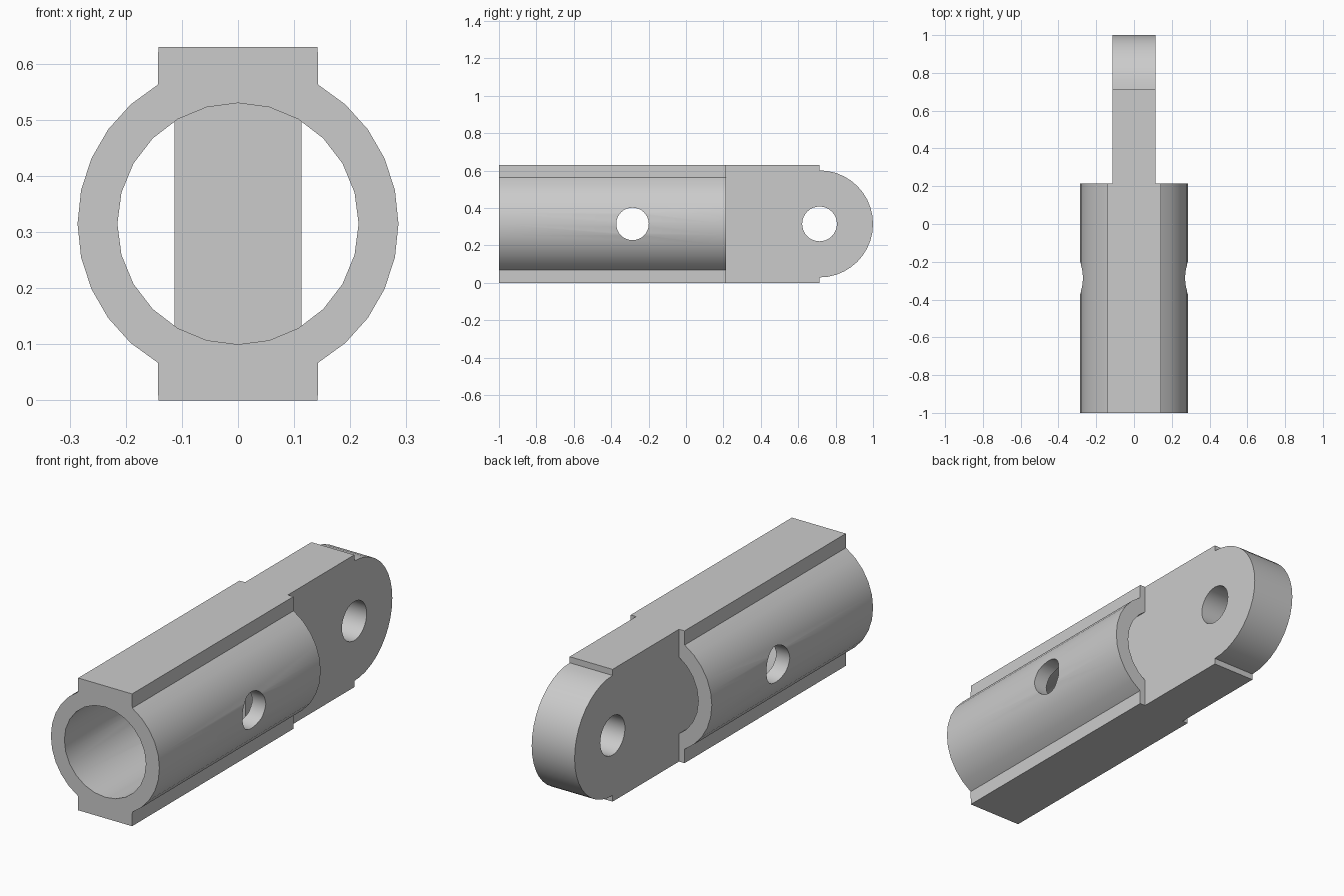
import bpy
import bmesh
from math import sin, cos, pi, radians
from mathutils import Vector

cube = bpy.data.objects.get("Cube")
if cube:
    bpy.data.objects.remove(cube, do_unlink=True)

MID = 0.315            # height of the centre axis
R_OUT, R_BORE = 0.286, 0.215
BODY_END, PIVOT = 0.214, 0.714
HALF_RAIL, HALF_TONGUE = 0.142, 0.113

grey = bpy.data.materials.new("plain grey")
grey.use_nodes = True
GREY = (0.6, 0.6, 0.6, 1)
grey.diffuse_color = GREY
grey.node_tree.nodes["Principled BSDF"].inputs["Base Color"].default_value = GREY


def arc(cx, cz, r, start, end, steps):
    """Points along an arc, angles in degrees."""
    angles = [radians(start + (end - start) * i / steps) for i in range(steps + 1)]
    return [(cx + r * cos(a), cz + r * sin(a)) for a in angles]


def extrude(name, outline, axis, start, end):
    """Extrude a flat outline along x (outline in y, z) or y (outline in x, z)."""
    bm = bmesh.new()
    if axis == "x":
        verts = [bm.verts.new((start, u, z)) for u, z in outline]
        step = Vector((end - start, 0, 0))
    else:
        verts = [bm.verts.new((u, start, z)) for u, z in outline]
        step = Vector((0, end - start, 0))
    face = bm.faces.new(verts)
    out = bmesh.ops.extrude_face_region(bm, geom=[face], use_keep_orig=True)
    moved = [g for g in out["geom"] if isinstance(g, bmesh.types.BMVert)]
    bmesh.ops.translate(bm, verts=moved, vec=step)
    bmesh.ops.recalc_face_normals(bm, faces=bm.faces)
    mesh = bpy.data.meshes.new(name)
    bm.to_mesh(mesh)
    bm.free()
    mesh.materials.append(grey)
    obj = bpy.data.objects.new(name, mesh)
    bpy.context.collection.objects.link(obj)
    return obj


def combine(obj, other, operation):
    """Apply a boolean and remove the helper."""
    bpy.context.view_layer.objects.active = obj
    mod = obj.modifiers.new(operation.lower(), "BOOLEAN")
    mod.operation = operation
    mod.solver = "EXACT"
    mod.object = other
    bpy.ops.object.modifier_apply(modifier=mod.name)
    bpy.data.objects.remove(other, do_unlink=True)


# Tube with a flat rail along its top and bottom
right = arc(0, MID, R_OUT, -60, 60, 10)
left = arc(0, MID, R_OUT, 120, 240, 10)
top = 2 * MID
outline = (right + [(HALF_RAIL, top), (-HALF_RAIL, top)]
           + left + [(-HALF_RAIL, 0), (HALF_RAIL, 0)])
link_body = extrude("link_body", outline, "y", -1, BODY_END)

# Bore right through the tube
bore = extrude("bore_cutter", arc(0, MID, R_BORE, 0, 360, 24)[:-1], "y", -1.2, 0.5)
combine(link_body, bore, "DIFFERENCE")

# Cross hole through both tube walls
cross = extrude("cross_hole_cutter", arc(-0.286, MID, 0.087, 0, 360, 32)[:-1], "x", -0.5, 0.5)
combine(link_body, cross, "DIFFERENCE")

# Tongue rooted inside the bore, with a rounded end
root, inset = -0.105, 0.06
side = ([(root, inset), (BODY_END, inset), (BODY_END, 0), (PIVOT, 0)]
        + arc(PIVOT, MID, R_OUT, -90, 90, 20)
        + [(PIVOT, top), (BODY_END, top), (BODY_END, top - inset), (root, top - inset)])
tongue = extrude("tongue", side, "x", -HALF_TONGUE, HALF_TONGUE)
pivot = extrude("pivot_hole_cutter", arc(PIVOT, MID, 0.093, 0, 360, 32)[:-1], "x", -0.5, 0.5)
combine(tongue, pivot, "DIFFERENCE")
combine(link_body, tongue, "UNION")

# Smooth the curves, keep the corners crisp
bpy.ops.object.select_all(action="DESELECT")
link_body.select_set(True)
bpy.context.view_layer.objects.active = link_body
bpy.ops.object.shade_smooth_by_angle(angle=radians(30))
